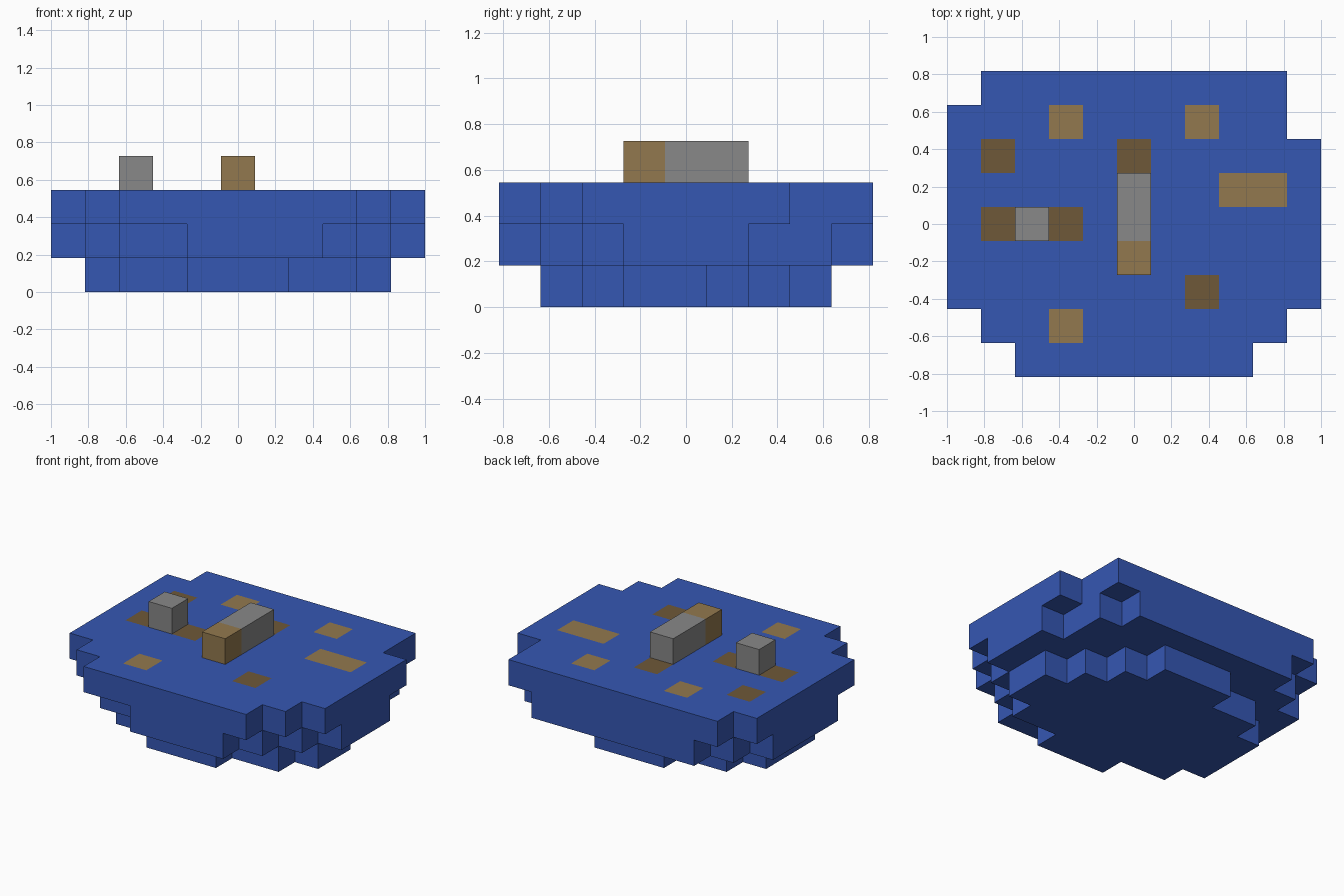
import bpy
import bmesh
from mathutils import Vector

if "Cube" in bpy.data.objects:
    bpy.data.objects.remove(bpy.data.objects["Cube"], do_unlink=True)

U = 2 / 11                                # edge length of one block
ORIGIN = Vector((-1, -4.5 * U, 0))


def material(name, rgb):
    mat = bpy.data.materials.new(name)
    mat.use_nodes = True
    colour = (*rgb, 1)
    mat.diffuse_color = colour
    mat.node_tree.nodes["Principled BSDF"].inputs["Base Color"].default_value = colour
    return mat


BLUE = material("blue", (0.036, 0.095, 0.45))
TAN = material("tan", (0.29, 0.19, 0.077))
BROWN = material("dark_brown", (0.156, 0.098, 0.04))
GREY = material("grey", (0.246, 0.246, 0.246))


def block_object(name, cells, mats, top_paint=None):
    """Skin a set of grid cells with outer faces only; paint chosen top faces."""
    bm = bmesh.new()
    for cell in cells:
        centre = Vector(cell) + Vector((0.5, 0.5, 0.5))
        for axis in range(3):
            for sign in (-1, 1):
                n = Vector((0, 0, 0))
                n[axis] = sign
                if tuple(int(c + d) for c, d in zip(cell, n)) in cells:
                    continue
                u = Vector((0, 0, 0))
                u[(axis + 1) % 3] = 0.5
                v = n.cross(u)
                mid = centre + n * 0.5
                corners = [mid - u - v, mid + u - v, mid + u + v, mid - u + v]
                face = bm.faces.new([bm.verts.new(ORIGIN + c * U) for c in corners])
                if n.z > 0 and top_paint:
                    face.material_index = top_paint.get(cell[:2], 0)
    bmesh.ops.remove_doubles(bm, verts=bm.verts[:], dist=0.001)
    mesh = bpy.data.meshes.new(name)
    bm.to_mesh(mesh)
    bm.free()
    for mat in mats:
        mesh.materials.append(mat)
    obj = bpy.data.objects.new(name, mesh)
    bpy.context.collection.objects.link(obj)
    return obj


# Stepped base: for each layer, row by row from the front, first and last column
LAYERS = [
    {1: (4, 6), 2: (2, 8), 3: (1, 9), 4: (1, 9), 5: (1, 8), 6: (2, 7), 7: (4, 6)},
    {0: (4, 7), 1: (2, 8), 2: (1, 9), 3: (0, 10), 4: (0, 10), 5: (0, 10),
     6: (0, 9), 7: (1, 9), 8: (2, 8)},
    {0: (2, 8), 1: (1, 9), 2: (0, 10), 3: (0, 10), 4: (0, 10), 5: (0, 10),
     6: (0, 10), 7: (0, 9), 8: (1, 9)},
]
base = {(x, y, z) for z, rows in enumerate(LAYERS)
        for y, (first, last) in rows.items() for x in range(first, last + 1)}

# Painted squares on the deck
paint = {c: 1 for c in [(3, 7), (7, 7), (8, 5), (9, 5), (3, 1)]}
paint.update({c: 2 for c in [(1, 6), (1, 4), (3, 4), (5, 6), (7, 2)]})
block_object("stepped_base", base, [BLUE, TAN, BROWN], paint)

# Raised blocks standing on the deck
block_object("grey_post", {(2, 4, 3)}, [GREY])
block_object("grey_bar", {(5, 4, 3), (5, 5, 3)}, [GREY])
block_object("tan_bar_end", {(5, 3, 3)}, [TAN])
